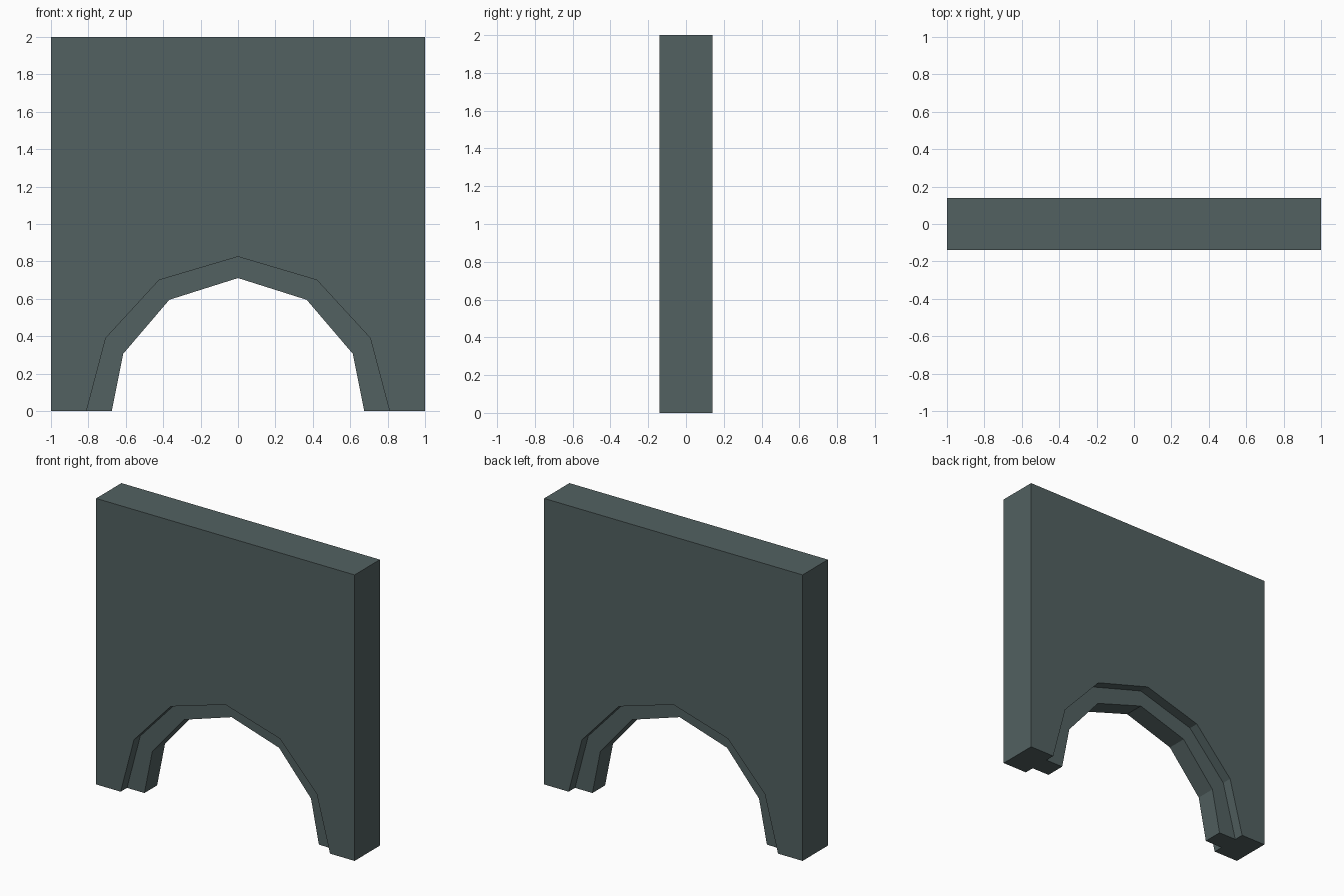
import bpy, bmesh

if "Cube" in bpy.data.objects:
    bpy.data.objects.remove(bpy.data.objects["Cube"])

D, R = 0.14, 0.07          # half thickness of wall and of the inner arch rib
OUTER = [(0.81, 0), (0.707, 0.39), (0.422, 0.70), (0, 0.825)]
INNER = [(0.675, 0), (0.614, 0.306), (0.367, 0.595), (0, 0.711)]

stone = bpy.data.materials.new("dark grey green stone")
stone.diffuse_color = (0.085, 0.120, 0.120, 1)
stone.use_nodes = True
stone.node_tree.nodes["Principled BSDF"].inputs["Base Color"].default_value = stone.diffuse_color


def mirrored(half):
    """Full arch profile, left foot to right foot."""
    return [(-x, z) for x, z in half] + half[-2::-1]


bm = bmesh.new()


def row(profile, y):
    return [bm.verts.new((x, y, z)) for x, z in profile]


# stepped arch opening, lofted from front to back
outer, inner = mirrored(OUTER), mirrored(INNER)
rows = [row(outer, -D), row(outer, -R), row(inner, -R),
        row(inner, R), row(outer, R), row(outer, D)]
for a, b in zip(rows, rows[1:]):
    for i in range(len(a) - 1):
        bm.faces.new((a[i], a[i + 1], b[i + 1], b[i]))

# front and back wall faces around the arch
frame = [(1, 0), (1, 2), (-1, 2), (-1, 0)]
front, back = row(frame, -D), row(frame, D)
bm.faces.new(rows[0] + front)
bm.faces.new(rows[-1] + back)

# ends and top
for i in range(3):
    bm.faces.new((front[i], front[i + 1], back[i + 1], back[i]))

# undersides of both feet
bm.faces.new([r[0] for r in rows] + [back[3], front[3]])
bm.faces.new([r[-1] for r in rows] + [back[0], front[0]])
bmesh.ops.recalc_face_normals(bm, faces=bm.faces)

mesh = bpy.data.meshes.new("arched_wall")
bm.to_mesh(mesh)
bm.free()
mesh.materials.append(stone)
wall = bpy.data.objects.new("arched_wall", mesh)
bpy.context.collection.objects.link(wall)
